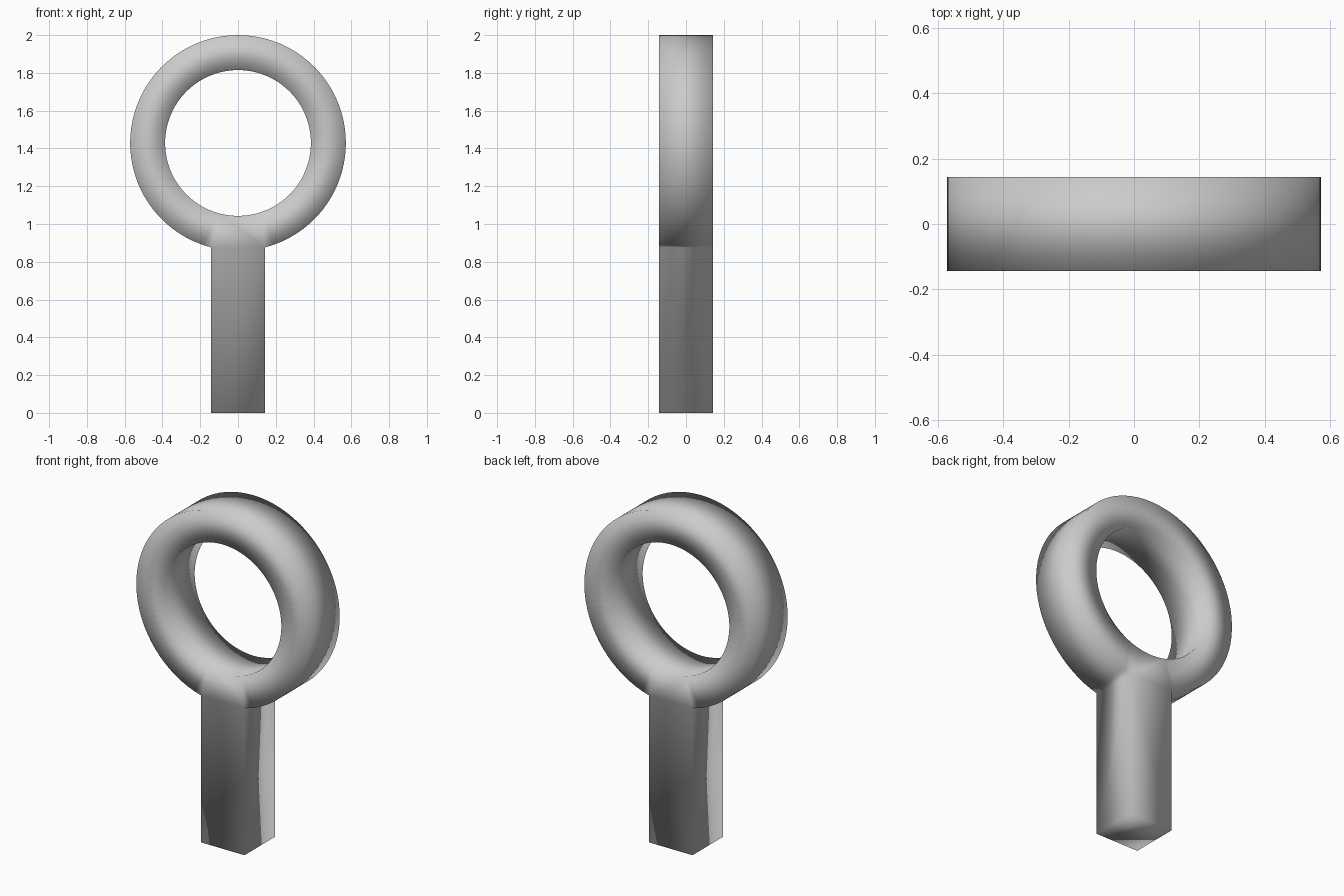
import bpy, bmesh, math

if "Cube" in bpy.data.objects:
    bpy.data.objects.remove(bpy.data.objects["Cube"])

R_OUT, R_IN, HALF, CZ = 0.571, 0.386, 0.143, 1.429
SEG, FAN = 72, 8
gap = math.asin(HALF / R_OUT)          # half angle covered by the post

bm = bmesh.new()


def on_circle(radius, a):
    # angle measured from straight down
    return bm.verts.new((radius * math.sin(a), -HALF, CZ - radius * math.cos(a)))


# ring outline in the front plane, open at the bottom where the post joins
angles = [gap + (2 * math.pi - 2 * gap) * i / SEG for i in range(SEG + 1)]
outer = [on_circle(R_OUT, a) for a in angles]
inner = [on_circle(R_IN, a) for a in angles]
for i in range(SEG):
    bm.faces.new((outer[i], outer[i + 1], inner[i + 1], inner[i]))

# web between the hole and the top of the post
arc = [on_circle(R_IN, -gap + 2 * gap * i / FAN) for i in range(1, FAN)]
bm.faces.new([outer[-1], outer[0], inner[0]] + arc[::-1] + [inner[-1]])

# post
left = bm.verts.new((-HALF, -HALF, 0))
right = bm.verts.new((HALF, -HALF, 0))
bm.faces.new((left, right, outer[0], outer[-1]))

# give the outline its depth
front = bm.faces[:]
back = bmesh.ops.extrude_face_region(bm, geom=front, use_keep_orig=True)["geom"]
bmesh.ops.translate(bm, vec=(0, 2 * HALF, 0),
                    verts=[g for g in back if isinstance(g, bmesh.types.BMVert)])
bmesh.ops.recalc_face_normals(bm, faces=bm.faces[:])
for f in bm.faces:
    f.smooth = True                    # soft shading over every edge

mesh = bpy.data.meshes.new("ring_on_post")
bm.to_mesh(mesh)
bm.free()
bpy.context.collection.objects.link(bpy.data.objects.new("ring_on_post", mesh))
